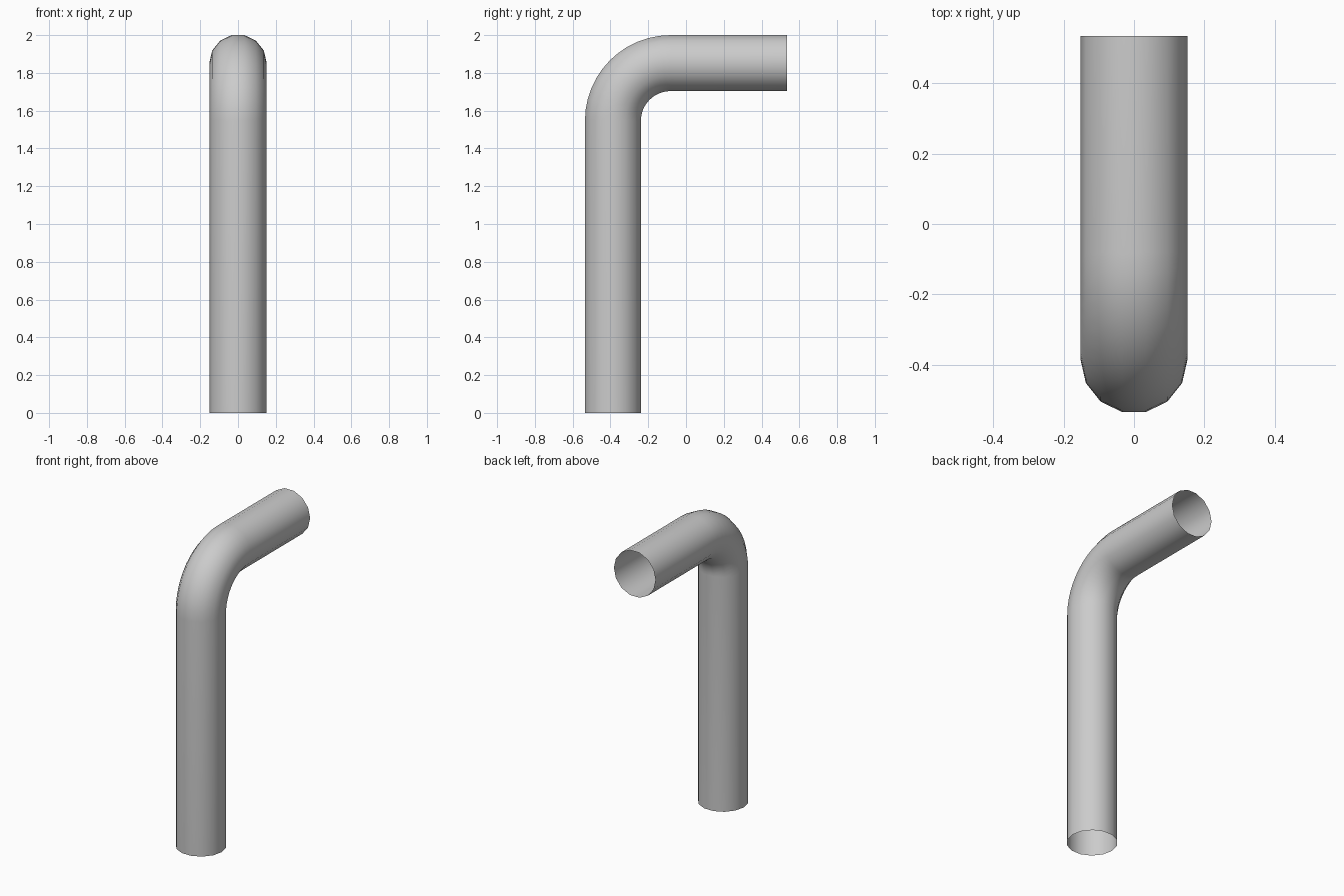
import bpy, bmesh
from math import sin, cos, pi

if "Cube" in bpy.data.objects:
    bpy.data.objects.remove(bpy.data.objects["Cube"])

SIDES, R = 14, 0.152          # pipe cross-section
HALF = R * cos(pi / SIDES)    # half width across flats
Y0, Y1, TOP = -0.535, 0.535, 2.0
BEND, STEPS = 0.305, 12       # elbow centreline radius and segments

# Centreline stations: (y, z, tilt of the ring)
ay, az = Y0 + HALF, TOP - HALF
cy, cz = ay + BEND, az - BEND
path = [(ay, 0.0, 0.0)]
for i in range(STEPS + 1):
    t = pi / 2 * i / STEPS
    path.append((cy - BEND * cos(t), cz + BEND * sin(t), t))
path.append((Y1, az, pi / 2))

# Sweep the open-ended ring along the centreline
bm = bmesh.new()
rings = []
for y, z, t in path:
    ring = []
    for k in range(SIDES):
        a = 2 * pi * k / SIDES
        u, v = R * cos(a), R * sin(a)
        ring.append(bm.verts.new((u, y + v * cos(t), z - v * sin(t))))
    rings.append(ring)
for lo, hi in zip(rings, rings[1:]):
    for k in range(SIDES):
        n = (k + 1) % SIDES
        bm.faces.new((lo[k], lo[n], hi[n], hi[k]))

mesh = bpy.data.meshes.new("bent_pipe")
bm.to_mesh(mesh)
bm.free()
pipe = bpy.data.objects.new("bent_pipe", mesh)
bpy.context.collection.objects.link(pipe)

# Smooth shading
bpy.context.view_layer.objects.active = pipe
pipe.select_set(True)
bpy.ops.object.shade_smooth_by_angle(angle=pi / 4)
